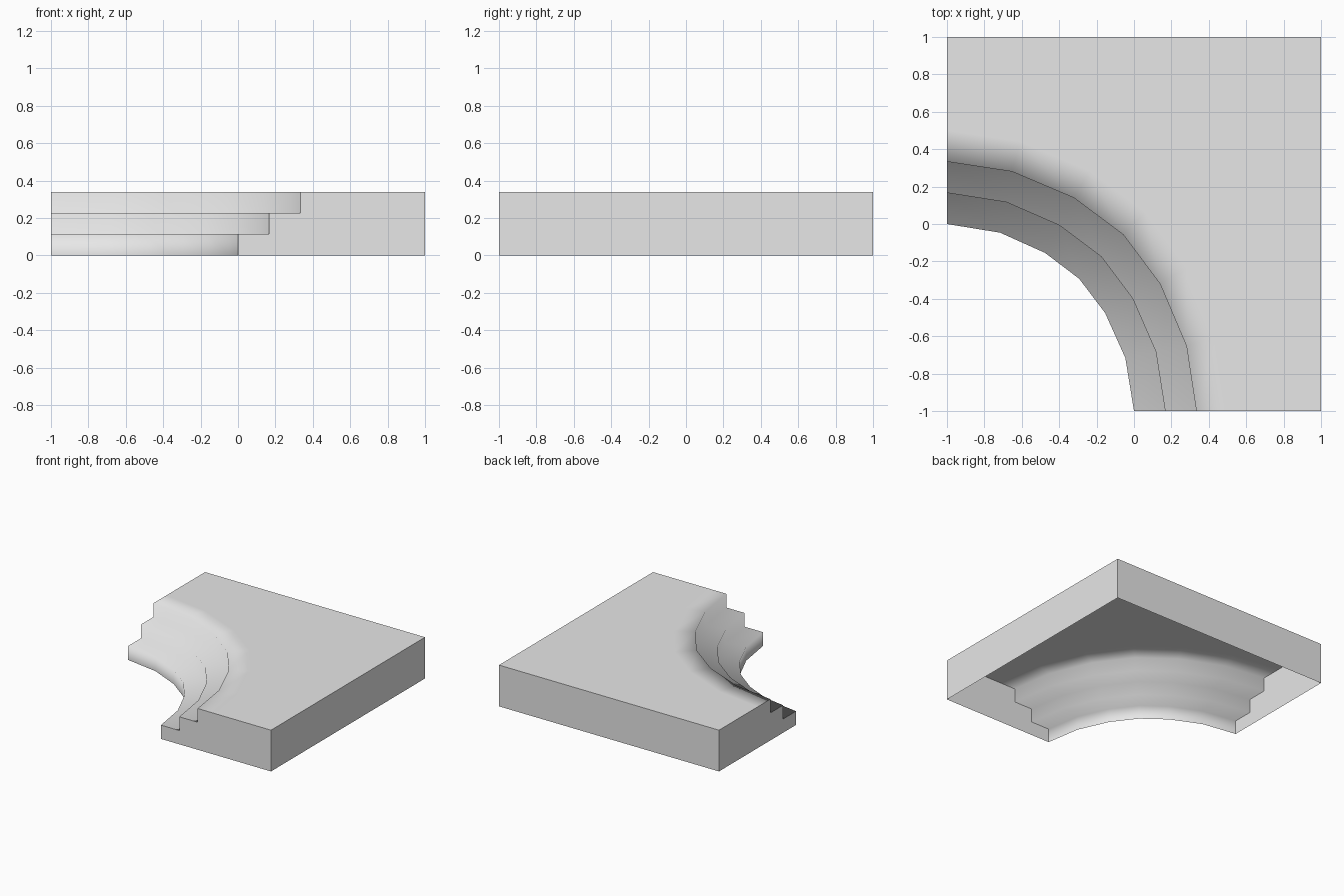
import bpy
import bmesh
from math import cos, sin, radians

cube = bpy.data.objects.get("Cube")
if cube:
    bpy.data.objects.remove(cube, do_unlink=True)

STEPS = 3
TREAD = 1 / 6
RISE = 0.113
HEIGHT = STEPS * RISE

stone = bpy.data.materials.new("plain grey")
stone.use_nodes = True
grey = (0.8, 0.8, 0.8, 1)
stone.diffuse_color = grey
stone.node_tree.nodes["Principled BSDF"].inputs["Base Color"].default_value = grey


def finish(name, bm, smooth=False):
    for f in bm.faces:
        f.smooth = smooth
    bm.normal_update()
    mesh = bpy.data.meshes.new(name)
    bm.to_mesh(mesh)
    bm.free()
    mesh.materials.append(stone)
    obj = bpy.data.objects.new(name, mesh)
    bpy.context.collection.objects.link(obj)


def panel(name, points):
    bm = bmesh.new()
    bm.faces.new([bm.verts.new(p) for p in points])
    finish(name, bm)


def arc(bm, step, z):
    """Quarter ring of vertices around the cut-out corner."""
    r = 1 + step * TREAD
    a = 16.6 - 0.7 * min(step, 2)
    b = 31.8 - 0.5 * min(step, 2)
    verts = []
    for deg in (0, a, b, 45, 90 - b, 90 - a, 90):
        k = r if deg in (0, 45, 90) else r * 0.995
        verts.append(bm.verts.new((k * cos(radians(deg)) - 1, k * sin(radians(deg)) - 1, z)))
    return verts


# Curved steps flowing into the flat platform
bm = bmesh.new()
rings = []
for s in range(STEPS):
    rings += [arc(bm, s, s * RISE), arc(bm, s, (s + 1) * RISE)]
    # the next riser starts at the back of this tread
rings.append(arc(bm, STEPS, HEIGHT))
for low, high in zip(rings, rings[1:]):
    for j in range(len(low) - 1):
        bm.faces.new((low[j], high[j], high[j + 1], low[j + 1]))
corners = [bm.verts.new((x, y, HEIGHT)) for x, y in ((1, -1), (1, 1), (-1, 1))]
bm.faces.new(corners + rings[-1][::-1])
finish("steps_and_platform", bm, smooth=True)

# Stepped end walls, the underside stays open
outline = [(0, 0), (1, 0), (1, HEIGHT)]
for s in reversed(range(STEPS)):
    outline.append((s * TREAD, (s + 1) * RISE))
    if s:
        outline.append((s * TREAD, s * RISE))
panel("front_wall", [(u, -1, z) for u, z in outline])
panel("right_wall", [(-1, u, z) for u, z in reversed(outline)])

# Plain outer walls
panel("left_wall", [(1, -1, 0), (1, 1, 0), (1, 1, HEIGHT), (1, -1, HEIGHT)])
panel("back_wall", [(1, 1, 0), (-1, 1, 0), (-1, 1, HEIGHT), (1, 1, HEIGHT)])
